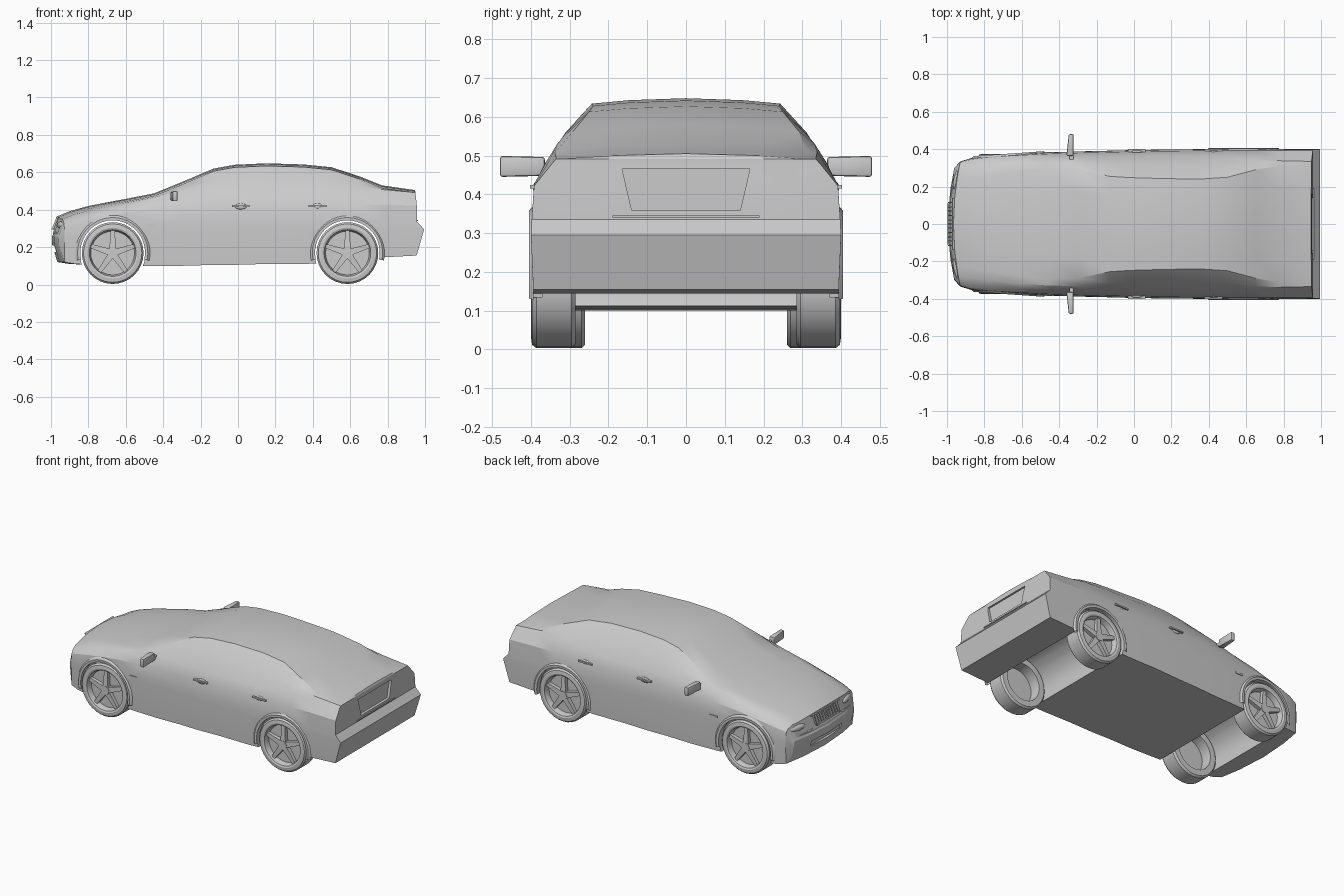
import bpy, bmesh
from math import pi, sin, cos, radians
from mathutils import Matrix, Vector

if "Cube" in bpy.data.objects:
    bpy.data.objects.remove(bpy.data.objects["Cube"])


def finish(name, bm, mirror=False, angle=30):
    """Turn a bmesh into a named, angle-smoothed object."""
    bmesh.ops.recalc_face_normals(bm, faces=bm.faces)
    me = bpy.data.meshes.new(name)
    bm.to_mesh(me)
    bm.free()
    ob = bpy.data.objects.new(name, me)
    bpy.context.collection.objects.link(ob)
    if mirror:
        m = ob.modifiers.new("mirror", 'MIRROR')
        m.use_axis = (False, True, False)
    if angle:
        smooth(ob, angle)
    return ob


def smooth(ob, angle=30):
    bpy.ops.object.select_all(action='DESELECT')
    ob.select_set(True)
    bpy.context.view_layer.objects.active = ob
    bpy.ops.object.shade_smooth_by_angle(angle=radians(angle))


def placed(loc, size, rot=None):
    return Matrix.Translation(loc) @ (rot or Matrix()) @ Matrix.Diagonal((*size, 1))


def box(bm, loc, size, rot=None):
    return bmesh.ops.create_cube(bm, size=1, matrix=placed(loc, size, rot))["verts"]


def cylinder(bm, loc, radius, depth, segments=32):
    mat = Matrix.Translation(loc) @ Matrix.Rotation(pi / 2, 4, 'X')
    bmesh.ops.create_cone(bm, cap_ends=True, segments=segments, radius1=radius,
                          radius2=radius, depth=depth, matrix=mat)


# Body stations: x, bottom z, half width, shoulder y, shoulder z, roof edge y, top z
STATIONS = [
    (-.995, .15, .30, .285, .265, .22, .29),
    (-.965, .12, .335, .315, .335, .23, .365),
    (-.90, .11, .352, .325, .355, .235, .392),
    (-.80, .105, .362, .335, .375, .25, .42),
    (-.60, .10, .375, .345, .42, .28, .458),
    (-.45, .10, .383, .35, .445, .295, .487),
    (-.30, .10, .388, .358, .46, .29, .548),
    (-.13, .105, .392, .364, .468, .255, .62),
    (-.02, .105, .395, .366, .47, .248, .64),
    (.15, .11, .398, .366, .472, .243, .648),
    (.35, .11, .40, .366, .475, .24, .642),
    (.50, .115, .40, .364, .48, .25, .627),
    (.65, .13, .40, .36, .485, .29, .578),
    (.77, .145, .40, .353, .487, .31, .53),
    (.95, .155, .40, .345, .48, .31, .505),
]
NOSE_DX = (.02, 0, 0, 0, .005, .005, .01)
TAIL_DX = (.005, .045, .008, .006, 0, 0, -.005)


def body_point(i, k, f):
    """Point of station i at level k (0 sill .. 6 roof edge), f = fraction of half width."""
    x, zb, w, ys, zs, ye, zt = STATIONS[i]
    z1 = min(.295, zb + .6 * (zs - zb))
    z2 = min(.335, zb + .8 * (zs - zb))
    ze = zt - .014
    y, z = [(.985 * w, zb), (w, z1), (.995 * w, z2), (.98 * w, z2 + .6 * (zs - z2)),
            (ys, zs), ((ys + ye) / 2 + .007, (zs + ze) / 2 + .006), (ye, ze)][k]
    if k == 6:
        z += .014 * (1 - f * f)
    if i == 0:
        x += NOSE_DX[k]
    if i == len(STATIONS) - 1:
        x += TAIL_DX[k]
    y *= f
    x += max(0, -.75 - STATIONS[i][0]) * .2 * (y / .36) ** 2
    return Vector((x, y, z))


# Body shell lofted through the stations, with gridded end caps
bm = bmesh.new()
path = ([(0, f) for f in (-.6, 0, .6)] + [(k, 1) for k in range(7)] +
        [(6, f) for f in (.6, 0, -.6)] + [(k, -1) for k in range(6, -1, -1)])
rings = [[bm.verts.new(body_point(i, k, f)) for k, f in path] for i in range(len(STATIONS))]
n = len(path)
for a, b in zip(rings, rings[1:]):
    for j in range(n):
        bm.faces.new((a[j], a[(j + 1) % n], b[(j + 1) % n], b[j]))
for i in (0, len(STATIONS) - 1):
    grid = [[bm.verts.new(body_point(i, k, f)) for f in (-1, -.6, 0, .6, 1)] for k in range(7)]
    for a, b in zip(grid, grid[1:]):
        for j in range(4):
            bm.faces.new((a[j], a[j + 1], b[j + 1], b[j]))
bmesh.ops.remove_doubles(bm, verts=bm.verts, dist=.0003)
body = finish("car_body", bm, angle=0)

# Cutters: wheel tunnels, number plate recess, lower intake
AXLES = {"front": (-.67, .375), "rear": (.585, .40)}
cutters = []
for end, (ax, _) in AXLES.items():
    bm = bmesh.new()
    cylinder(bm, (ax, 0, .17), .176, 1.2, 40)
    cutters.append(finish(end + "_arch_cutter", bm, angle=0))
bm = bmesh.new()
for v in box(bm, (.97, 0, .413), (.06, .33, .106)):
    if v.co.z < .4:
        v.co.y *= .85
cutters.append(finish("plate_cutter", bm, angle=0))
bm = bmesh.new()
box(bm, (-.995, 0, .19), (.06, .3, .035))
cutters.append(finish("intake_cutter", bm, angle=0))
bpy.context.view_layer.objects.active = body
for c in cutters:
    m = body.modifiers.new("cut", 'BOOLEAN')
    m.operation, m.solver, m.object = 'DIFFERENCE', 'EXACT', c
    bpy.ops.object.modifier_apply(modifier=m.name)
for c in cutters:
    bpy.data.objects.remove(c)
smooth(body, 24)

# Wheels and arch lips
TIRE = [(.118, -.115), (.155, -.115), (.165, -.105), (.165, -.014), (.156, -.003),
        (.135, 0), (.125, -.004), (.12, -.02), (.115, -.05)]
for end, (ax, out) in AXLES.items():
    bm = bmesh.new()
    seg = 32
    loops = [[bm.verts.new((ax + r * cos(2 * pi * s / seg), out + y, .168 + r * sin(2 * pi * s / seg)))
              for r, y in TIRE] for s in range(seg)]
    for s in range(seg):
        a, b = loops[s], loops[(s + 1) % seg]
        for j in range(len(TIRE)):
            k = (j + 1) % len(TIRE)
            bm.faces.new((a[j], a[k], b[k], b[j]))
    finish(end + "_tires", bm, True)

    bm = bmesh.new()
    cylinder(bm, (ax, out - .042, .168), .117, .006)
    cylinder(bm, (ax, out - .024, .168), .027, .034, 20)
    for s in range(5):
        turn = Matrix.Translation((ax, out, .168)) @ Matrix.Rotation(2 * pi * s / 5, 4, 'Y')
        for v in box(bm, (0, 0, 0), (1, 1, 1)):
            outer = v.co.z > 0
            half = .011 if outer else .018
            face = -.016 if outer else -.010
            v.co = turn @ Vector((half if v.co.x > 0 else -half,
                                  face if v.co.y > 0 else -.036,
                                  .121 if outer else .015))
    finish(end + "_rims", bm, True)

    bm = bmesh.new()
    side, slope = (.371, .07) if end == "front" else (.4, 0)
    rows = []
    for s in range(25):
        t = radians(-12 + 204 * s / 24)
        row = []
        for r, dy in ((.173, -.03), (.173, .004), (.188, .005), (.2, -.006)):
            dx = r * cos(t)
            row.append(bm.verts.new((ax + dx, side + slope * dx + dy, .17 + r * sin(t))))
        rows.append(row)
    for a, b in zip(rows, rows[1:]):
        for j in range(3):
            bm.faces.new((a[j], a[j + 1], b[j + 1], b[j]))
    finish(end + "_arch_lips", bm, True)

# Door mirrors
bm = bmesh.new()
for v in box(bm, (-.342, .422, .472), (.038, .116, .054)):
    if v.co.y > .42 and v.co.x < -.342:
        v.co.x += .012
    if v.co.y < .42:
        v.co.z = .472 + (v.co.z - .472) * .9
bmesh.ops.bevel(bm, geom=bm.edges[:], offset=.007, segments=2, affect='EDGES', profile=.5)
box(bm, (-.335, .36, .465), (.022, .04, .02))
finish("door_mirrors", bm, True)

# Door handles: rounded cup with a grip bar
bm = bmesh.new()
for x in (.015, .425):
    bmesh.ops.create_uvsphere(bm, u_segments=16, v_segments=8, radius=1,
                              matrix=placed((x, .386, .417), (.034, .009, .016)))
    box(bm, (x, .394, .42), (.095, .016, .009))
finish("door_handles", bm, True)

# Headlights
bm = bmesh.new()
bmesh.ops.create_uvsphere(bm, u_segments=20, v_segments=10, radius=1,
                          matrix=placed((-.945, .245, .318), (.018, .062, .02),
                                        Matrix.Rotation(radians(-14), 4, 'Z')))
finish("headlights", bm, True)

# Grille frame with vertical slats on the sloping nose
bm = bmesh.new()
tilt = Matrix.Rotation(radians(22), 4, 'Y')
for z, x in ((.297, -.99), (.358, -.966)):
    box(bm, (x, 0, z), (.012, .28 if z > .3 else .22, .008), tilt)
for j in range(-5, 6):
    box(bm, (-.978, j * .023, .327), (.01, .006, .06), tilt)
finish("grille", bm)

# Rear trim strip and side markers
bm = bmesh.new()
box(bm, (.957, 0, .343), (.012, .38, .006))
finish("rear_trim_strip", bm)
bm = bmesh.new()
box(bm, (-.46, .382, .315), (.05, .008, .012))
finish("side_markers", bm, True)
